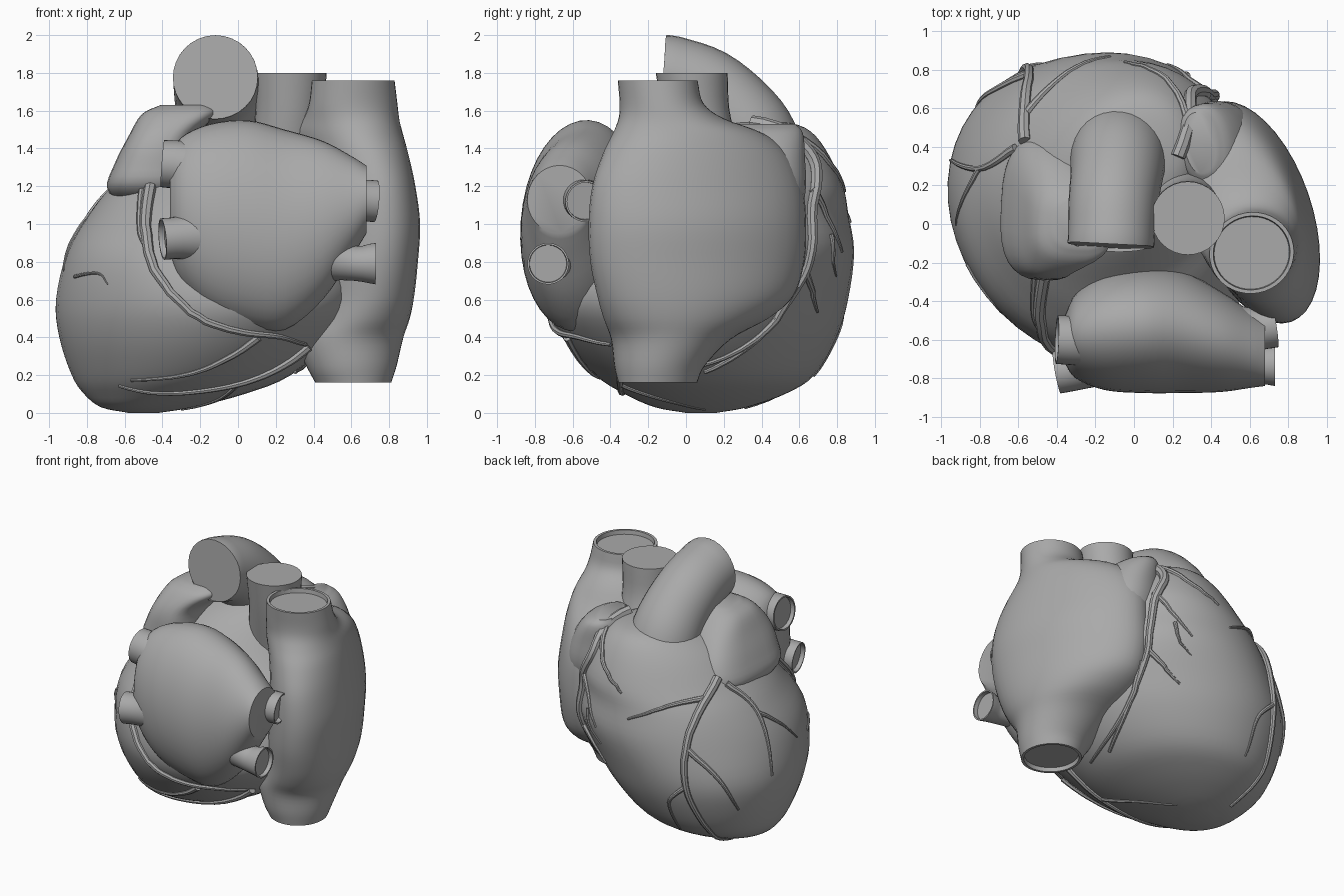
import bpy
import bmesh
from math import sin, cos, pi, radians, copysign
from mathutils import Vector

if "Cube" in bpy.data.objects:
    bpy.data.objects.remove(bpy.data.objects["Cube"], do_unlink=True)

grey = bpy.data.materials.new("tissue_grey")
grey.use_nodes = True
grey.diffuse_color = (.4, .4, .4, 1)
grey.node_tree.nodes["Principled BSDF"].inputs["Base Color"].default_value = grey.diffuse_color

X_AXIS, Z_AXIS = Vector((1, 0, 0)), Vector((0, 0, 1))


def spline(points, steps):
    """Pass a smooth curve through tuples of any length."""
    pts = [Vector(p) for p in points]
    pts = [pts[0] * 2 - pts[1]] + pts + [pts[-1] * 2 - pts[-2]]
    out = []
    for a, b, c, d in zip(pts, pts[1:], pts[2:], pts[3:]):
        for i in range(steps):
            t = i / steps
            out.append((b * 2 + (c - a) * t + (a * 2 - b * 5 + c * 4 - d) * t * t
                        + (b * 3 - a - c * 3 + d) * t ** 3) / 2)
    return out + [pts[-2]]


def loft(name, rings, axis=None, sides=32, steps=4, power=2, tilt=0, mouths=()):
    """Skin rings (x, y, z, width, height); axis None makes rings follow the path.
    mouths lists the ends (0 start, -1 finish) that get a rim and recessed floor."""
    rows = spline(rings, steps)
    centres = [Vector(r[:3]) for r in rows]
    last = len(rows) - 1
    bm = bmesh.new()
    u = None
    frames, loops = [], []

    def add_ring(centre, u, v, ru, rv):
        ring = []
        for k in range(sides):
            a = 2 * pi * k / sides
            cu = copysign(abs(cos(a)) ** (2 / power), cos(a)) * ru
            cv = copysign(abs(sin(a)) ** (2 / power), sin(a)) * rv
            ring.append(bm.verts.new(centre + u * cu + v * cv))
        return ring

    for i, r in enumerate(rows):
        n = axis or (centres[min(i + 1, last)] - centres[max(i - 1, 0)]).normalized()
        if u is None:
            u = Vector((0, 1, 0)) if abs(n.x) > .7 else X_AXIS.copy()
            v = n.cross(u)
            u = u * cos(radians(tilt)) + v * sin(radians(tilt))
        u = (u - n * u.dot(n)).normalized()
        v = n.cross(u)
        frames.append((centres[i], n, u, v, r[3], r[4]))
        loops.append(add_ring(centres[i], u, v, r[3], r[4]))
    for end in mouths:
        c, n, eu, ev, ru, rv = frames[end]
        inward = n if end == 0 else -n
        extra = [add_ring(c, eu, ev, ru * .91, rv * .91),
                 add_ring(c + inward * .03, eu, ev, ru * .89, rv * .89)]
        loops = extra[::-1] + loops if end == 0 else loops + extra
    for low, high in zip(loops, loops[1:]):
        for k in range(sides):
            j = (k + 1) % sides
            bm.faces.new((low[k], low[j], high[j], high[k]))
    bm.faces.new(loops[0][::-1])
    bm.faces.new(loops[-1])
    bmesh.ops.recalc_face_normals(bm, faces=bm.faces)
    mesh = bpy.data.meshes.new(name)
    bm.to_mesh(mesh)
    bm.free()
    mesh.materials.append(grey)
    ob = bpy.data.objects.new(name, mesh)
    bpy.context.collection.objects.link(ob)
    bpy.ops.object.select_all(action='DESELECT')
    ob.select_set(True)
    bpy.context.view_layer.objects.active = ob
    bpy.ops.object.shade_smooth_by_angle(angle=radians(40))
    return ob


def tube(name, path, **options):
    """Round tube from (x, y, z, radius) points."""
    return loft(name, [(*p, p[3]) for p in path], **options)


# Ventricles: one large rounded body, fuller towards the back left
ventricles = loft("ventricles", [
    (-.5, .08, 0, .08, .08), (-.48, .08, .03, .24, .25), (-.39, .1, .1, .4, .45),
    (-.3, .1, .2, .54, .62), (-.22, .07, .4, .67, .78), (-.165, .06, .6, .74, .855),
    (-.13, .115, .85, .77, .78), (-.11, .18, 1.05, .69, .67), (-.09, .25, 1.2, .62, .54),
    (-.05, .31, 1.4, .46, .39), (0, .36, 1.51, .28, .26), (0, .36, 1.55, .1, .1)],
    axis=Z_AXIS, sides=48, tilt=45)

# Right atrium with the large veins entering above and below
loft("right_atrium_and_veins", [
    (.61, -.15, .16, .2, .21), (.6, -.14, .25, .24, .24), (.58, -.08, .39, .29, .32),
    (.59, 0, .5, .3, .45), (.6, .05, .62, .3, .54), (.61, .06, .8, .3, .59),
    (.62, .06, 1, .3, .6), (.61, .06, 1.2, .285, .58), (.59, .05, 1.37, .28, .51),
    (.58, .01, 1.48, .275, .41), (.6, -.08, 1.56, .25, .28), (.61, -.13, 1.64, .235, .22),
    (.61, -.15, 1.76, .22, .21)],
    axis=Z_AXIS, sides=40, tilt=19, mouths=(0, -1))
loft("right_auricle", [
    (.46, .32, .9, .18, .22), (.44, .37, 1.15, .22, .26), (.41, .39, 1.35, .19, .24),
    (.37, .41, 1.48, .14, .21), (.34, .42, 1.53, .08, .16)],
    axis=Z_AXIS, power=2.2, tilt=8)

# Great arteries
tube("aorta", [(.24, .15, 1.25, .21), (.27, .06, 1.55, .18), (.28, .03, 1.8, .19)],
     axis=Z_AXIS)
tube("pulmonary_artery", [
    (-.12, -.11, 1.775, .225), (-.118, -.07, 1.768, .225), (-.11, .1, 1.705, .23),
    (-.09, .25, 1.575, .24), (-.08, .35, 1.43, .25), (-.07, .41, 1.2, .25)])

# Left atrium, its auricle and the lung veins
loft("left_atrium", [
    (-.36, -.6, 1.1, .12, .26), (-.3, -.58, 1.07, .22, .39), (-.15, -.56, 1.03, .3, .5),
    (.05, -.55, 1, .325, .55), (.25, -.56, .97, .315, .53), (.45, -.61, 1.02, .26, .42),
    (.6, -.65, 1.09, .2, .27), (.68, -.67, 1.13, .17, .18)],
    axis=X_AXIS, sides=40, tilt=-4)
loft("left_auricle", [
    (-.46, .14, 1.08, .14, .22), (-.46, .09, 1.19, .23, .36), (-.44, .07, 1.32, .21, .36),
    (-.4, .03, 1.46, .18, .3), (-.31, 0, 1.58, .2, .2), (-.27, 0, 1.63, .14, .12)],
    axis=Z_AXIS, power=2.8, tilt=-3)
tube("upper_right_lung_vein", [
    (.35, -.58, 1.14, .22), (.6, -.55, 1.13, .12), (.73, -.53, 1.12, .11)], mouths=(-1,))
tube("lower_right_lung_vein", [
    (.25, -.6, .9, .24), (.57, -.72, .8, .1), (.73, -.73, .79, .11)], mouths=(-1,))
tube("upper_left_lung_vein", [
    (0, -.55, 1.17, .25), (-.26, -.6, 1.3, .14), (-.4, -.6, 1.32, .125)], mouths=(-1,))
tube("lower_left_lung_vein", [
    (0, -.6, .95, .22), (-.28, -.74, .93, .12), (-.4, -.77, .92, .11)], mouths=(-1,))


def vessel(name, radius, *path):
    """Tapering vessel laid on the ventricles."""
    points = spline(path, 6)
    rows = []
    for i, p in enumerate(points):
        _, spot, normal, _ = ventricles.closest_point_on_mesh(p)
        r = radius * (1 - .7 * i / len(points))
        rows.append((*(spot + normal * r * .3), r))
    tube(name, rows, sides=8, steps=1)


# Vessels in the groove round the base
vessel("coronary_sinus", .034, (-.47, -.25, 1.24), (-.47, -.45, .95), (-.38, -.57, .7),
       (-.2, -.65, .53), (.02, -.65, .44), (.22, -.58, .4), (.36, -.4, .36))
vessel("circumflex_artery", .022, (-.5, -.2, 1.22), (-.5, -.42, .95), (-.44, -.52, .8))
vessel("right_coronary_artery", .038, (.22, .35, 1.5), (.3, .68, 1.35), (.42, .7, 1.1),
       (.45, .68, .75), (.45, .56, .52), (.38, .35, .36), (.3, .1, .22))
vessel("right_coronary_vein", .026, (.46, .62, .65), (.43, .48, .44), (.38, .25, .31),
       (.3, -.1, .22))

# Vessels running down to the tip
vessel("front_descending_artery", .034, (-.54, .42, 1.25), (-.52, .7, .95),
       (-.55, .78, .6), (-.62, .62, .25), (-.6, .3, .06))
vessel("rear_descending_artery", .026, (.35, -.35, .38), (.25, -.35, .25),
       (0, -.35, .15), (-.3, -.35, .09), (-.65, -.3, .12))
vessel("rear_descending_vein", .022, (.1, -.6, .42), (-.05, -.56, .3),
       (-.25, -.5, .2), (-.6, -.4, .13))

# Side branches
vessel("left_branch", .024, (-.58, .38, 1.2), (-.77, .28, 1), (-.95, .33, .6))
vessel("left_twig", .016, (-.77, .28, 1), (-.85, .15, .9), (-.9, 0, .75))
vessel("diagonal_branch", .022, (-.54, .75, .85), (-.75, .68, .65), (-.82, .55, .4))
vessel("upper_front_branch", .022, (-.54, .55, 1.15), (-.35, .7, 1.1), (-.12, .82, 1))
vessel("lower_front_branch", .018, (-.55, .78, .6), (-.42, .78, .45), (-.42, .65, .22))
vessel("cone_branch", .022, (.25, .5, 1.45), (.1, .68, 1.25), (-.05, .76, 1.15))
vessel("upper_margin_branch", .022, (.42, .7, 1.2), (.32, .78, 1.05), (.2, .88, .85))
vessel("lower_margin_branch", .022, (.45, .68, .72), (.35, .74, .6), (.25, .8, .48))
vessel("margin_twig", .014, (.3, .8, .95), (.28, .83, .8), (.18, .85, .7))
vessel("underside_twig", .014, (0, -.35, .15), (-.12, -.1, .08), (-.3, .1, .03))
vessel("rear_twig", .01, (-.85, -.2, .72), (-.75, -.4, .74), (-.68, -.45, .68))
